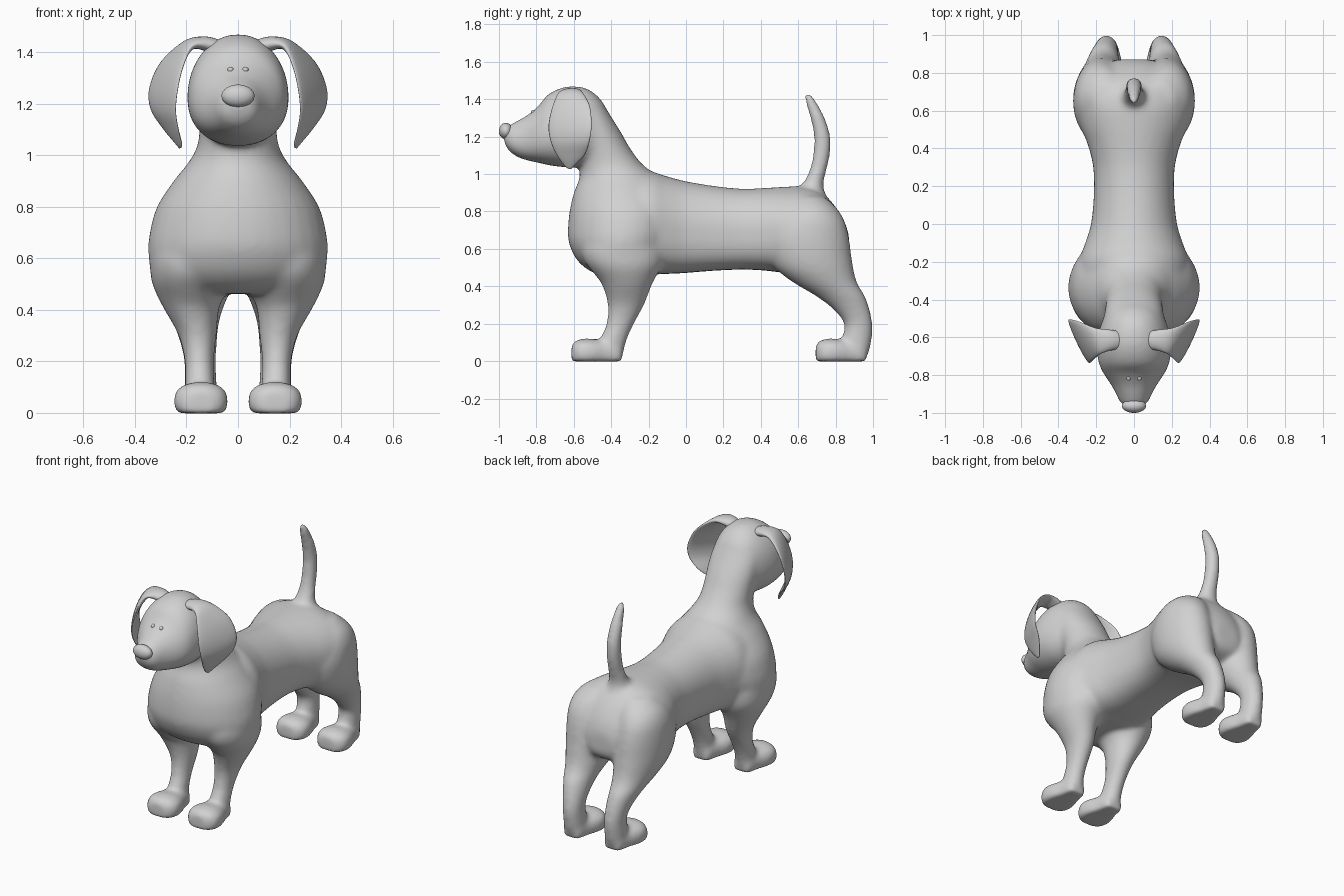
import bpy, bmesh, math
from mathutils import Vector, Matrix

grey = bpy.data.materials.new("plain grey")
grey.diffuse_color = (0.64, 0.64, 0.64, 1)


def across(y, top, bottom, rx, x=0):
    """Upright ring at depth y."""
    return (Vector((x, y, (top + bottom) / 2)), Vector((rx, 0, 0)),
            Vector((0, 0, (top - bottom) / 2)))


def level(z, front, back, rx, x=0):
    """Horizontal ring at height z."""
    return (Vector((x, (front + back) / 2, z)), Vector((rx, 0, 0)),
            Vector((0, (back - front) / 2, 0)))


def spline(a, b, c, d, t):
    return 0.5 * (2 * b + (c - a) * t + (2 * a - 5 * b + 4 * c - d) * t * t
                  + (3 * b - a - 3 * c + d) * t ** 3)


def loft(bm, rings, power=2.0, low=None, segs=32, steps=5, floor=None, taper=0):
    """Smooth closed skin through rings of (centre, half axis, half axis)."""
    r = [rings[0]] + rings + [rings[-1]]
    full = []
    for i in range(1, len(r) - 2):
        for s in range(steps):
            full.append([spline(*(r[i + k][j] for k in (-1, 0, 1, 2)), s / steps)
                         for j in range(3)])
    full.append(rings[-1])
    loops = []
    for c, u, v in full:
        loop = []
        for k in range(segs):
            a = 2 * math.pi * k / segs
            ca, sa = math.cos(a), math.sin(a)
            e = 2 / (low if low and sa < 0 else power)
            p = (c + u * (math.copysign(abs(ca) ** e, ca) * (1 - taper * sa))
                 + v * math.copysign(abs(sa) ** e, sa))
            if floor is not None:
                p.z = max(p.z, floor)
            loop.append(bm.verts.new(p))
        loops.append(loop)
    for a, b in zip(loops, loops[1:]):
        for k in range(segs):
            n = (k + 1) % segs
            bm.faces.new((a[k], a[n], b[n], b[k]))
    bm.faces.new(loops[0][::-1])
    bm.faces.new(loops[-1])


def finish(name, bm):
    bmesh.ops.recalc_face_normals(bm, faces=bm.faces)
    for f in bm.faces:
        f.smooth = True
    me = bpy.data.meshes.new(name)
    bm.to_mesh(me)
    bm.free()
    me.materials.append(grey)
    ob = bpy.data.objects.new(name, me)
    bpy.context.collection.objects.link(ob)
    return ob


def ball(name, centre, size):
    bm = bmesh.new()
    m = Matrix.Translation(centre) @ Matrix.Diagonal((*size, 1))
    bmesh.ops.create_uvsphere(bm, u_segments=32, v_segments=16, radius=1, matrix=m)
    return finish(name, bm)


body = bmesh.new()

# back, flat belly and rump
loft(body, [across(*s) for s in (
    (-.45, .95, .54, .2), (-.35, 1.0, .48, .28), (-.2, 1.014, .466, .29),
    (-.1, .988, .466, .258), (0, .962, .471, .228), (.15, .937, .483, .213),
    (.3, .922, .489, .216), (.42, .926, .484, .245), (.52, .932, .472, .285),
    (.62, .934, .465, .312), (.7, .915, .47, .305), (.76, .872, .47, .26),
    (.81, .81, .485, .2), (.85, .74, .51, .14), (.872, .67, .55, .08))], low=2.9)

# chest and neck
loft(body, [level(*s) for s in (
    (1.39, -.62, -.45, .12), (1.3, -.62, -.395, .15), (1.22, -.62, -.345, .157),
    (1.13, -.59, -.293, .152), (1.05, -.572, -.23, .155), (.98, -.57, -.14, .187),
    (.9, -.6, -.08, .25), (.8, -.623, -.03, .315), (.7, -.632, -.03, .343),
    (.63, -.626, -.05, .349), (.55, -.59, -.08, .338), (.495, -.535, -.11, .295),
    (.462, -.47, -.15, .19))])

# head and muzzle
loft(body, [across(*s) for s in (
    (-.975, 1.235, 1.18, .03), (-.95, 1.258, 1.127, .07), (-.9, 1.287, 1.09, .095),
    (-.85, 1.314, 1.073, .122), (-.79, 1.364, 1.06, .162), (-.74, 1.424, 1.048, .185),
    (-.67, 1.46, 1.038, .196), (-.6, 1.47, 1.035, .192), (-.52, 1.453, 1.05, .17),
    (-.45, 1.392, 1.09, .135), (-.41, 1.31, 1.13, .09))], power=2.15, taper=.11)

# tail
loft(body, [level(*s) for s in (
    (.84, .58, .77, .1), (.92, .60, .737, .07), (.96, .63, .737, .056),
    (1.02, .66, .752, .048), (1.1, .678, .77, .045), (1.2, .684, .773, .043),
    (1.3, .663, .744, .038), (1.38, .639, .702, .03), (1.43, .631, .67, .018))])

for side in (-1, 1):
    # front legs
    loft(body, [level(z, f, b, rx, side * x) for z, f, b, rx, x in (
        (.74, -.5, -.2, .1, .2), (.62, -.555, -.13, .155, .185),
        (.55, -.55, -.12, .153, .188), (.5, -.52, -.133, .145, .188),
        (.45, -.478, -.16, .128, .184), (.4, -.446, -.185, .106, .18),
        (.3, -.419, -.223, .074, .157), (.2, -.426, -.277, .057, .15),
        (.12, -.459, -.313, .057, .148), (.04, -.47, -.335, .06, .145))])
    # hind legs, rising into the hips and nearly meeting at the crotch
    loft(body, [level(z, f, b, rx, side * x) for z, f, b, rx, x in (
        (.88, .58, .74, .09, .12), (.82, .52, .805, .125, .155),
        (.75, .47, .848, .14, .173), (.66, .43, .872, .15, .173),
        (.57, .44, .884, .15, .17), (.5, .475, .895, .14, .17),
        (.45, .53, .905, .127, .168), (.4, .605, .925, .108, .167),
        (.35, .69, .957, .09, .163),
        (.28, .783, .982, .073, .154), (.2, .845, .998, .062, .147),
        (.12, .836, .995, .062, .145), (.04, .86, .978, .062, .145))])
    # paws: wide toes, pinched middle, narrow heel
    for shift in (0, 1.305):
        loft(body, [across(y + shift, t, -.02, rx, side * .144) for y, t, rx in (
            (-.612, .085, .05), (-.59, .11, .088), (-.54, .121, .107),
            (-.48, .116, .096), (-.43, .11, .076), (-.38, .105, .066),
            (-.342, .085, .05))], power=2.3, low=3, floor=-.002)

dog = finish("body", body)
remesh = dog.modifiers.new("blend", 'REMESH')
remesh.mode = 'VOXEL'
remesh.voxel_size = 0.012
remesh.use_smooth_shade = True
soften = dog.modifiers.new("soften", 'SMOOTH')
soften.factor = 0.5
soften.iterations = 22

# hanging ears: front edge and rear edge of each section, half thickness
EAR = [((.06, -.66, 1.41), (.06, -.57, 1.41), .03),
       ((.125, -.67, 1.43), (.125, -.56, 1.435), .028),
       ((.18, -.69, 1.42), (.205, -.55, 1.433), .02),
       ((.215, -.72, 1.34), (.295, -.515, 1.365), .015),
       ((.235, -.735, 1.25), (.342, -.505, 1.265), .013),
       ((.242, -.722, 1.17), (.338, -.515, 1.18), .013),
       ((.232, -.69, 1.1), (.29, -.54, 1.105), .012),
       ((.22, -.65, 1.045), (.242, -.59, 1.05), .010),
       ((.222, -.628, 1.028), (.226, -.612, 1.028), .004)]
for side, name in ((-1, "ear_left"), (1, "ear_right")):
    rings = []
    for i, (f, r, thick) in enumerate(EAR):
        f, r = Vector(f), Vector(r)
        a, b = EAR[max(i - 1, 0)], EAR[min(i + 1, len(EAR) - 1)]
        along = Vector(b[0]) + Vector(b[1]) - Vector(a[0]) - Vector(a[1])
        half = (r - f) / 2
        ring = [(f + r) / 2, half, half.cross(along).normalized() * thick]
        for p in ring:
            p.x *= side
        rings.append(tuple(ring))
    bm = bmesh.new()
    loft(bm, rings, segs=24)
    finish(name, bm)
    ball(name.replace("ear", "eye"), (side * .029, -.816, 1.331), (.012, .013, .012))

# nose
ball("nose", (0, -.963, 1.23), (.064, .037, .044))
